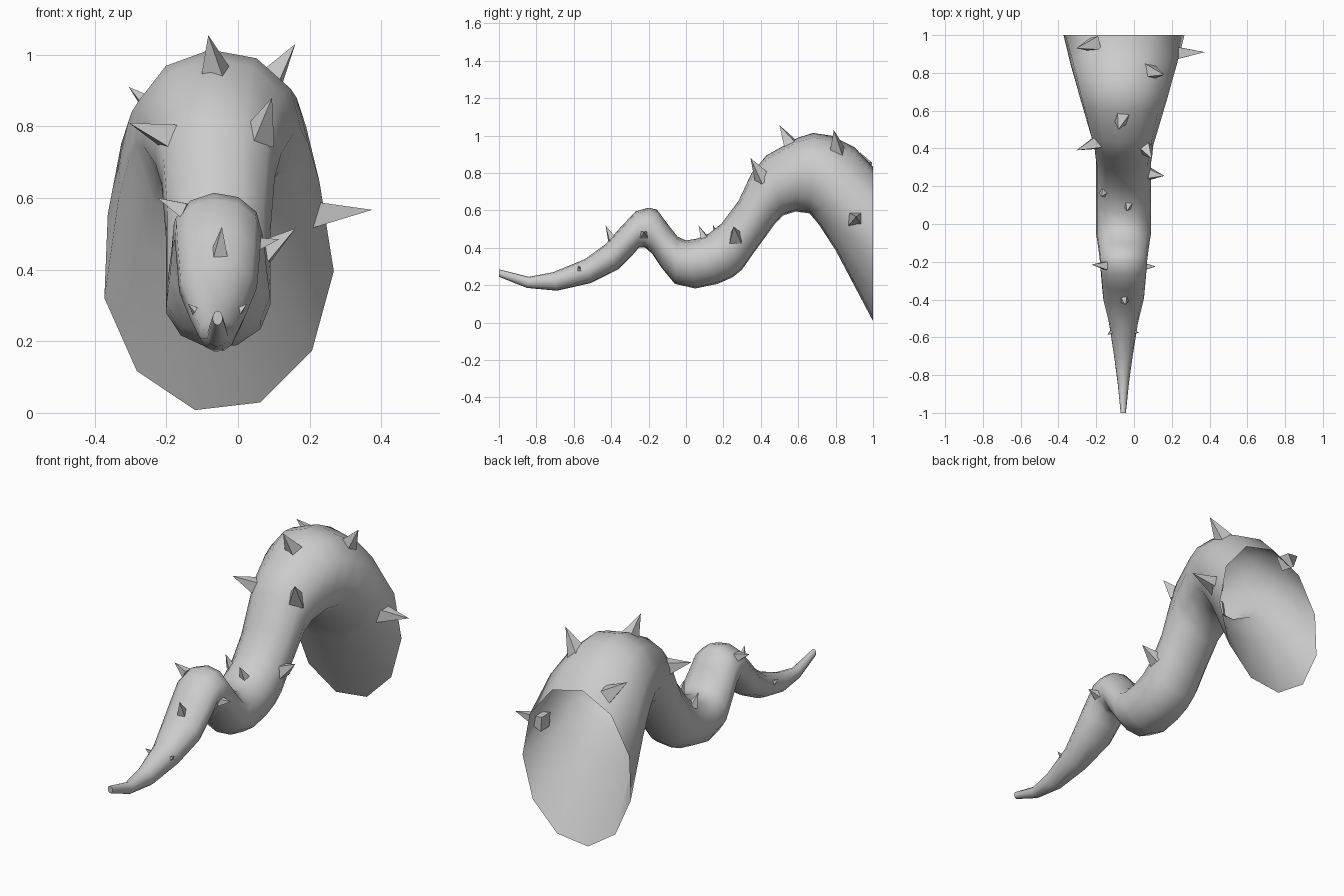
import bpy, math
from mathutils import Vector

SIDES = 11
CX = -0.057
# side profile per ring: top y, top z, bottom y, bottom z, half width
RINGS = [
    (-1.0, .285, -1.0, .245, .014), (-.84, .245, -.85, .185, .030),
    (-.71, .27, -.69, .17, .050), (-.54, .34, -.51, .21, .078),
    (-.43, .42, -.36, .285, .110), (-.35, .51, -.29, .355, .117),
    (-.27, .595, -.25, .40, .122), (-.20, .615, -.22, .40, .125),
    (-.155, .605, -.18, .365, .130), (-.10, .53, -.13, .29, .137),
    (-.045, .46, -.06, .205, .147), (0, .44, .05, .18, .148),
    (.06, .45, .17, .205, .148), (.12, .475, .25, .24, .148),
    (.19, .53, .30, .28, .148), (.28, .65, .37, .38, .148),
    (.35, .80, .48, .53, .160), (.43, .895, .52, .57, .178),
    (.60, .99, .585, .59, .212), (.68, 1.015, .66, .58, .235),
    (.78, 1.0, .71, .52, .255), (.90, .94, .80, .38, .285),
    (1.0, .835, 1.0, .0, .325),
]


def make_object(name, verts, faces):
    mesh = bpy.data.meshes.new(name)
    mesh.from_pydata(verts, [], faces)
    obj = bpy.data.objects.new(name, mesh)
    bpy.context.collection.objects.link(obj)
    return obj


# Tentacle body: tapered tube, closed at the tip and open at the root
verts, faces = [], []
for ty, tz, by, bz, w in RINGS:
    for k in range(SIDES):
        a = math.radians(-3) + math.tau * k / SIDES
        t = (1 + math.sin(a)) / 2
        verts.append((CX + w * math.cos(a), by + (ty - by) * t, bz + (tz - bz) * t))
for r in range(len(RINGS) - 1):
    for k in range(SIDES):
        n = (k + 1) % SIDES
        a, b = r * SIDES, (r + 1) * SIDES
        faces.append((a + k, b + k, b + n, a + n))
faces.append(tuple(range(SIDES)))
body = make_object("tentacle_body", verts, faces)
for p in body.data.polygons[:-1]:
    p.use_smooth = True
# keep the tip cap crisp
tip = set(body.data.polygons[-1].vertices)
for e in body.data.edges:
    e.use_edge_sharp = set(e.vertices) <= tip


# Spikes: four-sided pyramids, with the base sunk into the body
def spike(index, base, point, radius):
    base, point = Vector(base), Vector(point)
    axis = (point - base).normalized()
    u = axis.cross(Vector((0, 0, 1))).normalized()
    v = u.cross(axis)
    foot = base - axis * radius * 0.4
    pts = [foot + radius * (u * math.cos(a) + v * math.sin(a))
           for a in (math.pi / 4 + math.pi / 2 * k for k in range(4))]
    make_object(f"spike_{index}", pts + [point],
                [(0, 1, 2, 3)] + [((k + 1) % 4, k, 4) for k in range(4)])


SPIKES = [
    ((.22, .905, .555), (.375, .91, .567), .055),
    ((-.065, .56, .955), (-.083, .50, 1.055), .052),
    ((.09, .805, .93), (.16, .79, 1.03), .052),
    ((-.22, .95, .84), (-.305, .93, .91), .052),
    ((-.20, .43, .775), (-.305, .39, .81), .052),
    ((.06, .405, .78), (.095, .345, .88), .052),
    ((.085, .265, .46), (.16, .255, .515), .045),
    ((-.16, .165, .46), (-.175, .145, .52), .028),
    ((-.03, .10, .45), (-.037, .067, .52), .030),
    ((-.16, -.22, .57), (-.225, -.215, .60), .030),
    ((.06, -.225, .473), (.115, -.225, .485), .028),
    ((-.052, -.395, .445), (-.045, -.43, .52), .032),
    ((-.115, -.57, .282), (-.14, -.585, .305), .018),
    ((.0, -.57, .282), (.025, -.575, .305), .018),
]
for i, s in enumerate(SPIKES):
    spike(i + 1, *s)
